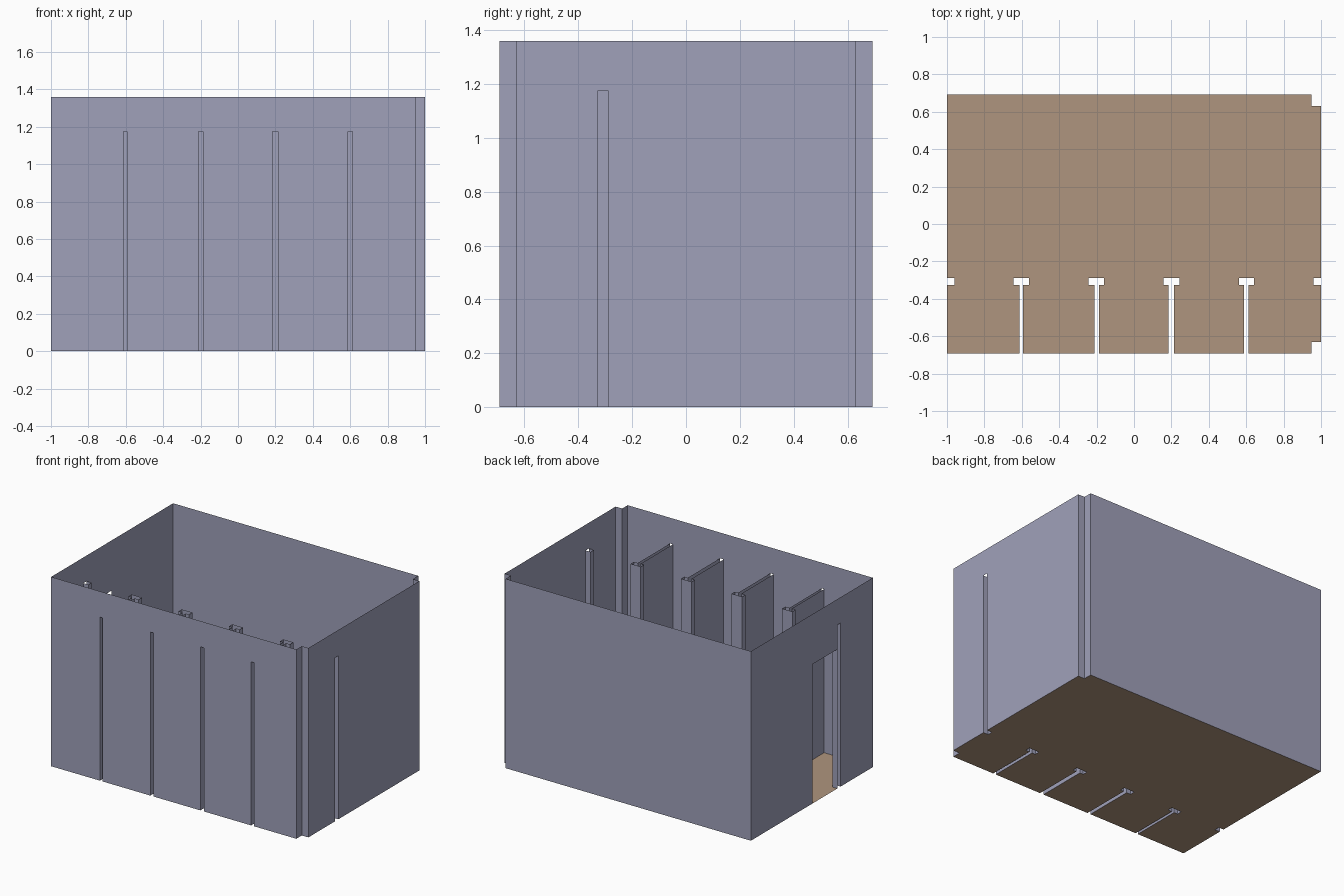
import bpy, bmesh

if "Cube" in bpy.data.objects:
    bpy.data.objects.remove(bpy.data.objects["Cube"])

Y, TOP, LOW = 0.692, 1.36, 1.175      # half depth, wall height, partition height
Y1, Y2 = -0.326, -0.289               # front and back of the pilaster heads
CX, CY = 0.948, 0.63                  # notched corners on the right
PX = 0.96                             # inner face of the side pilasters
DOOR_Y, DOOR_Z = -0.01, 1.0
# stem left, stem right, head left, head right
STALLS = [(-0.613, -0.594, -0.643, -0.561), (-0.212, -0.187, -0.244, -0.160),
          (0.185, 0.214, 0.157, 0.242), (0.589, 0.611, 0.562, 0.642)]


def material(name, color):
    m = bpy.data.materials.new(name)
    m.diffuse_color = (*color, 1)
    m.use_nodes = True
    m.node_tree.nodes["Principled BSDF"].inputs["Base Color"].default_value = m.diffuse_color
    return m


WALL = material("blue_grey_wall", (0.35, 0.355, 0.49))
FLOOR = material("tan_floor", (0.43, 0.30, 0.21))


def make(name, faces, mat):
    bm = bmesh.new()
    for f in faces:
        bm.faces.new([bm.verts.new(v) for v in f])
    bmesh.ops.remove_doubles(bm, verts=bm.verts, dist=1e-5)
    bmesh.ops.triangulate(bm, faces=[f for f in bm.faces if len(f.verts) > 4])
    me = bpy.data.meshes.new(name)
    bm.to_mesh(me)
    bm.free()
    me.materials.append(mat)
    ob = bpy.data.objects.new(name, me)
    bpy.context.collection.objects.link(ob)


def panel(p, q, z0=0.0, z1=TOP):
    return [(*p, z0), (*q, z0), (*q, z1), (*p, z1)]


def strip(points, z1):
    return [panel(p, q, 0, z1) for p, q in zip(points, points[1:])]


# Plan pieces, running counter-clockwise round the room
stalls = [[(a, -Y), (a, Y1), (c, Y1), (c, Y2), (d, Y2), (d, Y1), (b, Y1), (b, -Y)]
          for a, b, c, d in STALLS]
right_post = [(1, Y1), (PX, Y1), (PX, Y2), (1, Y2)]
left_post = [(-x, y) for x, y in reversed(right_post)]
front_corner = [(CX, -Y), (CX, -CY), (1, -CY)]
back_corner = [(1, CY), (CX, CY), (CX, Y)]

# Floor with the hollow partitions cut out of its outline
outline = [(-1, -Y)] + sum(stalls, []) + front_corner + right_post + back_corner + [(-1, Y)] + left_post
make("floor", [[(x, y, 0) for x, y in outline]], FLOOR)

# Stall partitions: open, hollow T shapes
for i, pts in enumerate(stalls):
    make(f"stall_partition_{i + 1}", strip(pts, LOW), WALL)
make("right_pilaster", strip(right_post, LOW), WALL)
make("left_pilaster", strip(left_post, LOW), WALL)

# Front wall: full panels between slots, lintels over them
front, x = [], -1
for a, b, _, _ in STALLS:
    front += [panel((x, -Y), (a, -Y)), panel((a, -Y), (b, -Y), LOW)]
    x = b
front.append(panel((x, -Y), (CX, -Y)))
make("front_wall", front, WALL)

# Right wall with its notched corners
make("right_wall", strip(front_corner + [(1, Y1)], TOP)
     + [panel((1, Y1), (1, Y2), LOW)]
     + strip([(1, Y2)] + back_corner, TOP), WALL)

# Back wall
make("back_wall", [panel((CX, Y), (-1, Y))], WALL)

# Left wall with doorway beside the pilaster
make("left_wall", [panel((-1, Y), (-1, DOOR_Y)),
                   panel((-1, DOOR_Y), (-1, Y2), DOOR_Z),
                   panel((-1, Y2), (-1, Y1), LOW),
                   panel((-1, Y1), (-1, -Y))], WALL)
